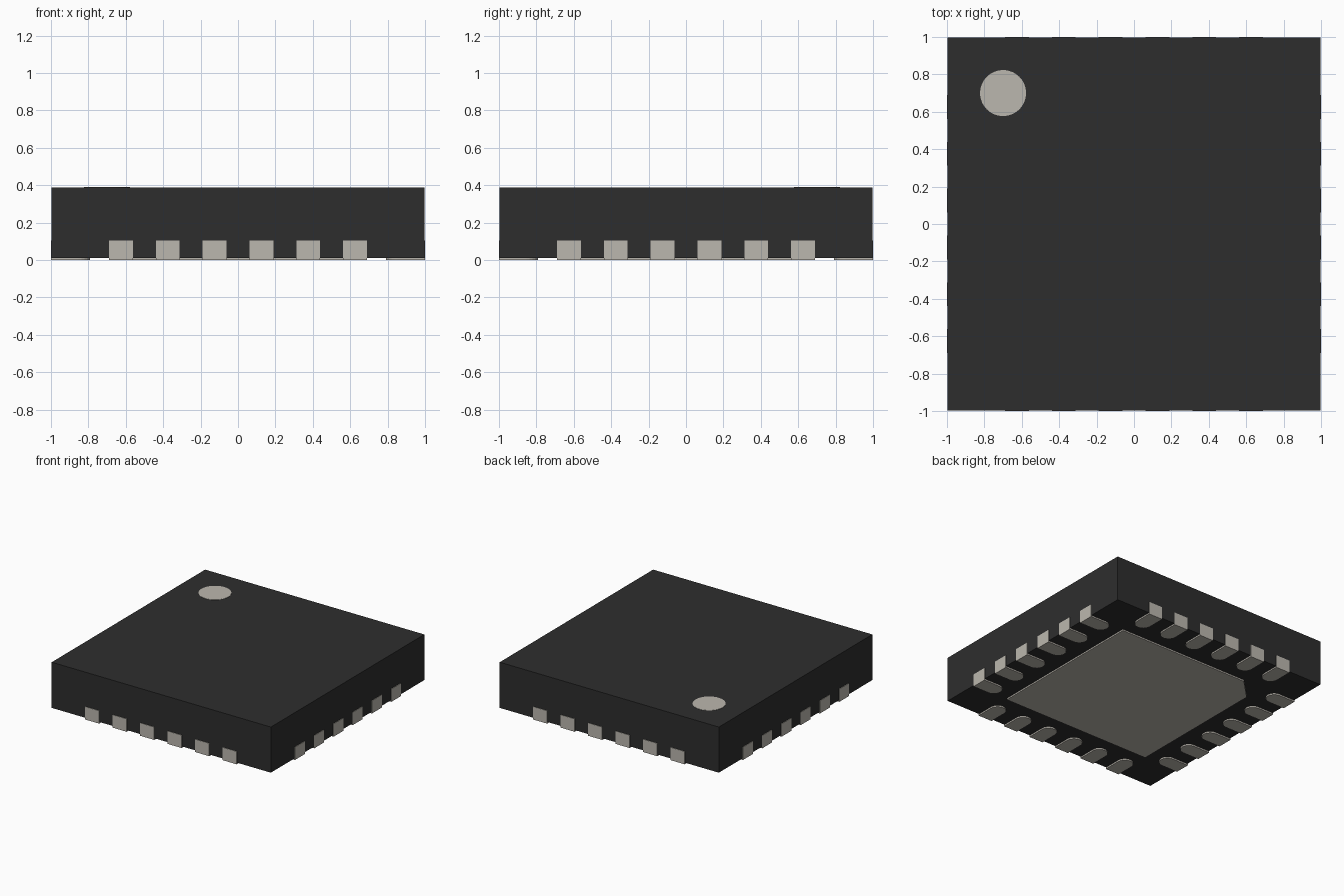
import bpy, bmesh
from math import pi, sin, cos
from mathutils import Matrix

cube = bpy.data.objects.get("Cube")
if cube:
    bpy.data.objects.remove(cube, do_unlink=True)


def material(name, rgb):
    mat = bpy.data.materials.new(name)
    mat.use_nodes = True
    mat.diffuse_color = (*rgb, 1)
    bsdf = mat.node_tree.nodes["Principled BSDF"]
    bsdf.inputs["Base Color"].default_value = (*rgb, 1)
    bsdf.inputs["Roughness"].default_value = 0.6
    return mat


BLACK = material("black plastic", (0.027, 0.027, 0.027))
METAL = material("tin metal", (0.50, 0.475, 0.425))


def prism(name, outline, bottom, top, mat, turn=0):
    """Extrude a flat outline between two heights, then turn it about z."""
    bm = bmesh.new()
    face = bm.faces.new([bm.verts.new((x, y, bottom)) for x, y in outline])
    new = bmesh.ops.extrude_face_region(bm, geom=[face])["geom"]
    verts = [v for v in new if isinstance(v, bmesh.types.BMVert)]
    bmesh.ops.translate(bm, verts=verts, vec=(0, 0, top - bottom))
    bmesh.ops.recalc_face_normals(bm, faces=bm.faces)
    bm.transform(Matrix.Rotation(turn, 4, "Z"))
    mesh = bpy.data.meshes.new(name)
    bm.to_mesh(mesh)
    bm.free()
    mesh.materials.append(mat)
    obj = bpy.data.objects.new(name, mesh)
    bpy.context.collection.objects.link(obj)
    return obj


def arc(cx, cy, radius, start, end, steps):
    angles = [start + (end - start) * i / steps for i in range(steps + 1)]
    return [(cx + radius * cos(a), cy + radius * sin(a)) for a in angles]


# Package body
B = 0.996
BASE, TOP = 0.012, 0.387
prism("body", [(-B, -B), (B, -B), (B, B), (-B, B)], BASE, TOP, BLACK)

# Corner marker dot
dot = arc(-0.7, 0.7, 0.123, 0, 2 * pi, 48)[:-1]
prism("marker_dot", dot, TOP - 0.005, TOP + 0.002, METAL)

# Thermal pad underneath, with one corner cut off
P, CUT = 0.68, 0.17
pad = [(-P, -P), (P, -P), (P, P), (CUT - P, P), (-P, P - CUT)]
prism("thermal_pad", pad, 0, BASE + 0.01, METAL)

# Six contacts per side, rounded at the inner end
W, LENGTH = 0.0635, 0.21
for s, side in enumerate(("front", "right", "back", "left")):
    for i in range(6):
        x = (i - 2.5) * 0.25
        outline = [(x - W, -1), (x + W, -1)]
        outline += arc(x, -1 + LENGTH - W, W, 0, pi, 12)
        prism(f"{side}_contact_{i + 1}", outline, 0, 0.105, METAL, s * pi / 2)
